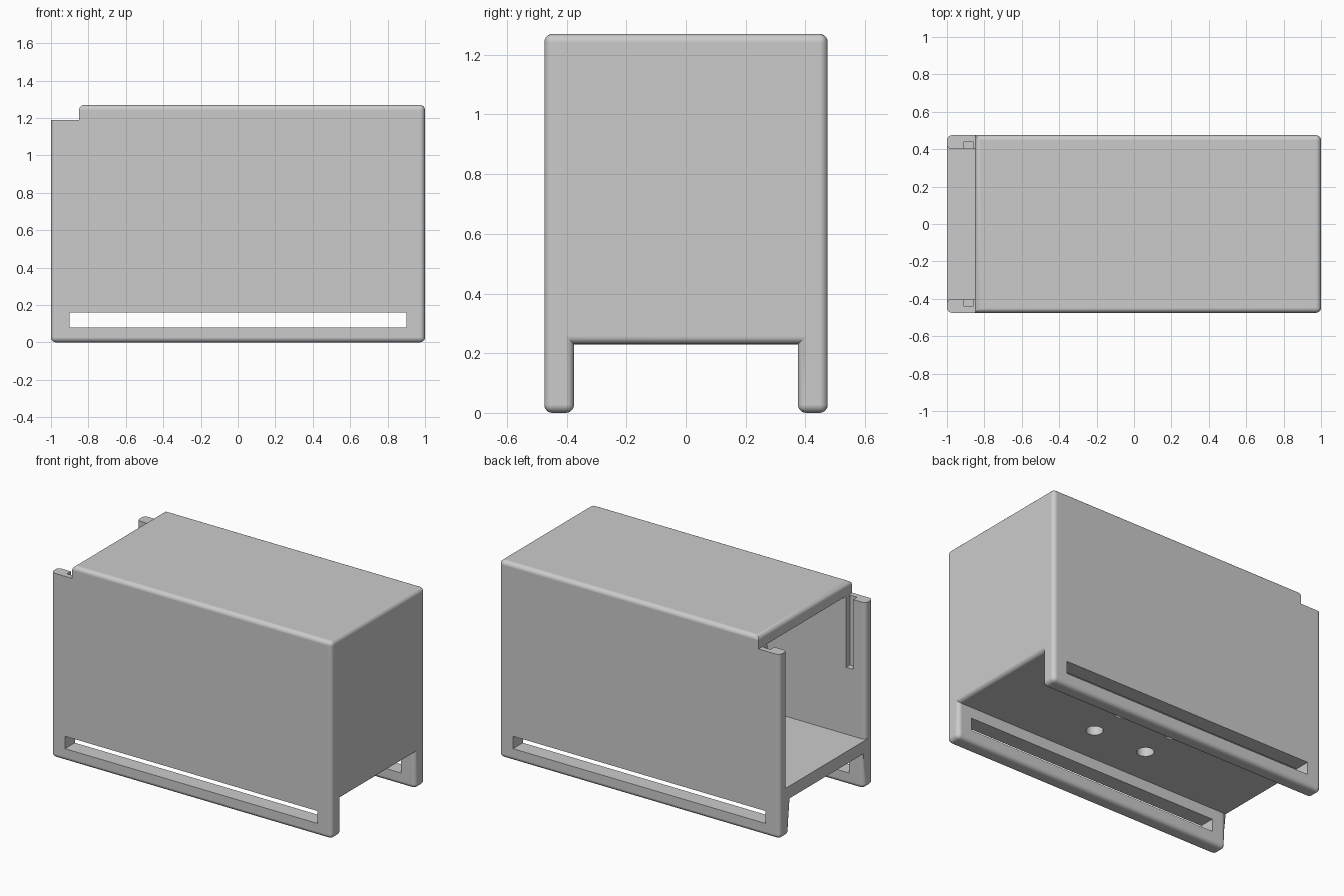
import bpy, bmesh, math

if "Cube" in bpy.data.objects:
    bpy.data.objects.remove(bpy.data.objects["Cube"], do_unlink=True)

grey = bpy.data.materials.new("plain grey")
grey.use_nodes = True
GREY = (0.6, 0.6, 0.6, 1)
grey.diffuse_color = GREY
grey.node_tree.nodes["Principled BSDF"].inputs["Base Color"].default_value = GREY

HALF_Y, TOP, RIM, WALL, ROUND = 0.475, 1.27, 1.19, 0.40, 0.028
FLOOR_LOW, FLOOR_TOP, LEG, ROOF_X = 0.23, 0.31, 0.375, -0.85


def prism(name, points, offset):
    """Closed solid: a 3D polygon swept along an offset."""
    bm = bmesh.new()
    face = bm.faces.new([bm.verts.new(p) for p in points])
    swept = bmesh.ops.extrude_face_region(bm, geom=[face])["geom"]
    bmesh.ops.translate(bm, vec=offset, verts=[v for v in swept if isinstance(v, bmesh.types.BMVert)])
    bmesh.ops.recalc_face_normals(bm, faces=bm.faces)
    mesh = bpy.data.meshes.new(name)
    bm.to_mesh(mesh)
    bm.free()
    mesh.materials.append(grey)
    obj = bpy.data.objects.new(name, mesh)
    bpy.context.collection.objects.link(obj)
    return obj


def box(name, x0, x1, y0, y1, z0, z1):
    base = [(x0, y0, z0), (x1, y0, z0), (x1, y1, z0), (x0, y1, z0)]
    return prism(name, base, (0, 0, z1 - z0))


def cut(obj, cutter):
    """Subtract a cutter from the object, then discard it."""
    mod = obj.modifiers.new("cut", 'BOOLEAN')
    mod.operation, mod.solver, mod.object = 'DIFFERENCE', 'EXACT', cutter
    bpy.context.view_layer.objects.active = obj
    bpy.ops.object.modifier_apply(modifier=mod.name)
    bpy.data.objects.remove(cutter, do_unlink=True)


# Outer block with two long feet, and the roof cut back at the open end
half = [(LEG, FLOOR_LOW), (LEG, 0), (HALF_Y, 0), (HALF_Y, TOP)]
section = half + [(-y, z) for y, z in reversed(half)]
case = prism("open_case", [(-1, y, z) for y, z in section], (2, 0, 0))
cut(case, box("notch", -1.2, ROOF_X, -1, 1, RIM, 1.5))


# Round the outer edges; the rim, roof end and floor lip stay crisp
def rounded(edge):
    if edge.calc_face_angle_signed(0) < 0.1:
        return False
    a, b = (v.co for v in edge.verts)

    def lies(axis, value):
        return abs(a[axis] - value) < 1e-3 and abs(b[axis] - value) < 1e-3

    roof_side = lies(0, ROOF_X) and abs(a.z - b.z) > 0.01
    floor_lip = lies(0, -1) and lies(2, FLOOR_LOW)
    return not (lies(2, RIM) or roof_side or floor_lip)


bm = bmesh.new()
bm.from_mesh(case.data)
bmesh.ops.remove_doubles(bm, verts=bm.verts, dist=1e-5)
bmesh.ops.bevel(bm, geom=[e for e in bm.edges if rounded(e)], offset=ROUND,
                offset_type='OFFSET', segments=5, profile=0.5, affect='EDGES')
bm.to_mesh(case.data)
bm.free()

# Cavity, flaring at the mouth to round the inner wall ends
r = 0.025
arc = [math.radians(a) for a in range(0, 91, 18)]
side = [(0.92, WALL)] + [(-1 + r - r * math.sin(a), WALL + r - r * math.cos(a)) for a in arc]
side.append((-1.2, WALL + r))
plan = side + [(x, -y) for x, y in reversed(side)]
cut(case, prism("cavity", [(x, y, FLOOR_TOP) for x, y in plan], (0, 0, RIM - FLOOR_TOP)))

# Grooves inside the walls and slots through the feet
for s in (-1, 1):
    cut(case, box("groove", -0.91, -0.86, *sorted((s * 0.35, s * 0.44)), 0.74, 1.3))
    cut(case, box("slot", -0.9, 0.9, *sorted((s * 0.3, s * 0.6)), 0.08, 0.16))

# Four round holes in the floor
for x in (-0.19, 0.19):
    for y in (-0.125, 0.125):
        ring = [(x + 0.05 * math.cos(i * math.tau / 32), y + 0.05 * math.sin(i * math.tau / 32), 0.1)
                for i in range(32)]
        cut(case, prism("hole", ring, (0, 0, 0.4)))

# Smooth rounded edges, flat panels
bpy.ops.object.select_all(action='DESELECT')
case.select_set(True)
bpy.context.view_layer.objects.active = case
bpy.ops.object.shade_smooth_by_angle(angle=math.radians(30))
weighted = case.modifiers.new("even_shading", 'WEIGHTED_NORMAL')
weighted.keep_sharp = True
